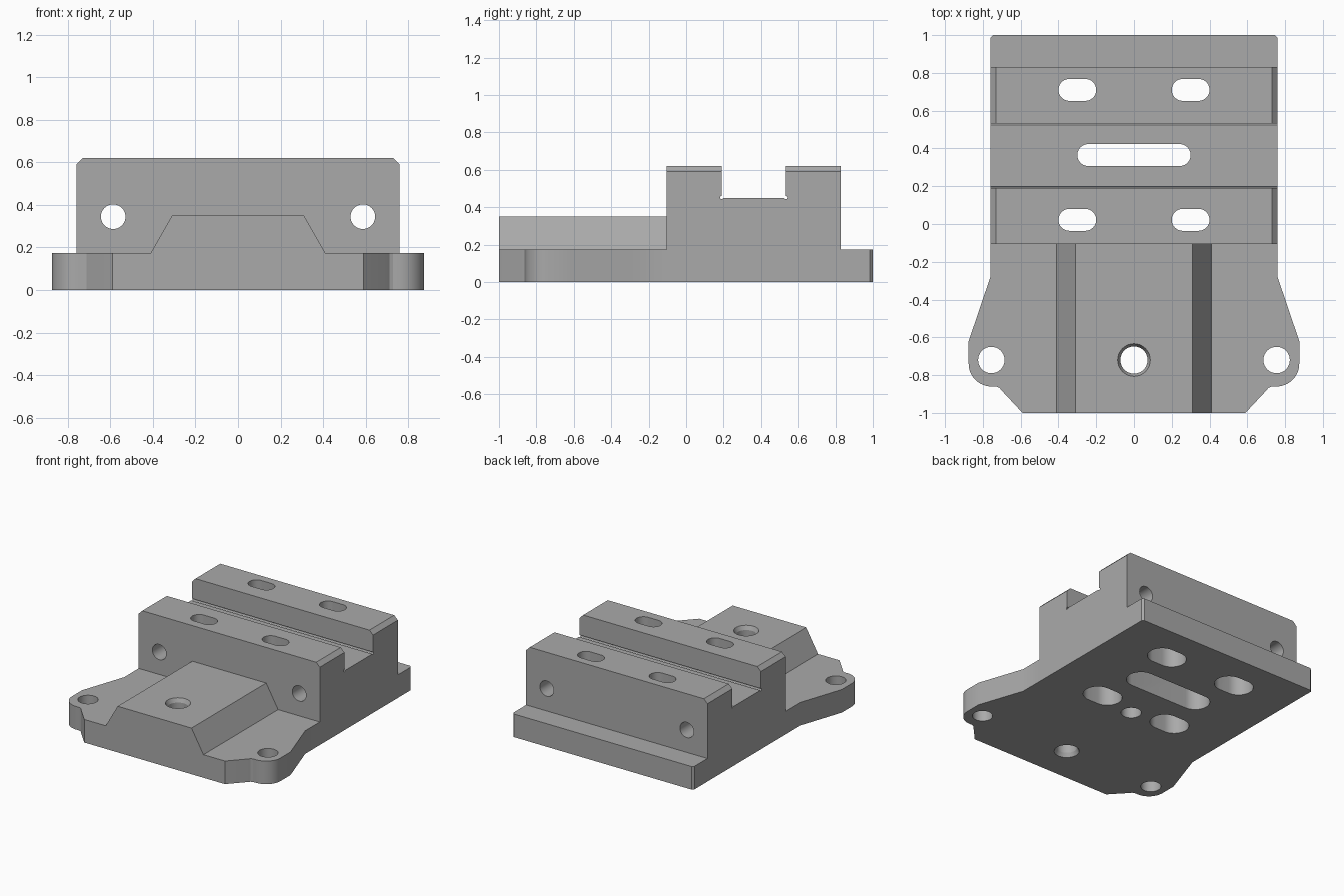
import bpy
from math import sin, cos, pi, radians
from mathutils import Vector

if "Cube" in bpy.data.objects:
    bpy.data.objects.remove(bpy.data.objects["Cube"])

grey = bpy.data.materials.new("machined grey")
grey.use_nodes = True
colour = (0.4, 0.4, 0.4, 1)
grey.diffuse_color = colour
grey.node_tree.nodes["Principled BSDF"].inputs["Base Color"].default_value = colour


def solid(name, lower, upper, place):
    """Join two matching loops into a closed solid; place maps (u, v, w) to a point."""
    n = len(lower[0])
    verts = [place(u, v, w) for loop, w in (lower, upper) for u, v in loop]
    faces = [list(range(n))[::-1], list(range(n, 2 * n))]
    faces += [(i, (i + 1) % n, n + (i + 1) % n, n + i) for i in range(n)]
    mesh = bpy.data.meshes.new(name)
    mesh.from_pydata(verts, [], faces)
    mesh.materials.append(grey)
    obj = bpy.data.objects.new(name, mesh)
    bpy.context.collection.objects.link(obj)
    return obj


def on_z(u, v, w):
    return Vector((u, v, w))


def on_y(u, v, w):
    return Vector((u, -w, v))


def on_x(u, v, w):
    return Vector((w, u, v))


def prism(name, loop, low, high, place=on_z):
    return solid(name, (loop, low), (loop, high), place)


def arc(cx, cy, r, start, end, steps):
    angles = [radians(start + (end - start) * i / steps) for i in range(steps + 1)]
    return [(cx + r * cos(a), cy + r * sin(a)) for a in angles]


def circle(cx, cy, r):
    return arc(cx, cy, r, 0, 360, 40)[:-1]


def slot(cx, cy, half, r):
    return arc(cx + half, cy, r, -90, 90, 20) + arc(cx - half, cy, r, 90, 270, 20)


def mirrored(half):
    """Counter-clockwise loop from its right half, listed bottom to top."""
    return half + [(-x, y) for x, y in reversed(half)]


# Base plate with rounded mounting ears
ear = arc(0.755, -0.74, 0.12, -90, 0, 12)
outline = mirrored([(0.59, -1), (0.70, -0.882), (0.712, -0.867), (0.73, -0.86)] + ear
                   + [(0.875, -0.62), (0.76, -0.28), (0.76, 0.985), (0.745, 1)])
body = prism("mounting_bracket", outline, 0, 0.175)

# Raised clamp block and front wedge
block = prism("clamp_block", mirrored([(0.76, 0.0), (0.76, 0.59), (0.73, 0.62)]),
              -0.83, 0.105, on_y)
wedge = prism("front_wedge", mirrored([(0.41, 0.1), (0.41, 0.175), (0.31, 0.35)]),
              -0.05, 1.0, on_y)

# Cross channel with corner reliefs
cutters = [prism("channel", [(0.19, 0.45), (0.533, 0.45), (0.533, 0.8), (0.19, 0.8)],
                 -1, 1, on_x)]
for y in (0.19, 0.533):
    cutters.append(prism("relief", arc(y, 0.452, 0.009, 0, 360, 12)[:-1], -1, 1, on_x))

# Bolt slots, wider from below
for x, y, half, depth in ((-0.3, 0.71, 0.042, 0.28), (0.3, 0.71, 0.042, 0.28),
                          (-0.3, 0.022, 0.042, 0.28), (0.3, 0.022, 0.042, 0.28),
                          (0, 0.365, 0.242, 0.22)):
    cutters.append(prism("bolt_slot", slot(x, y, half, 0.058), -0.1, 0.8))
    cutters.append(prism("slot_recess", slot(x, y, half, 0.102), -0.1, depth))

# Ear holes, lengthwise bores and the blind hole below
for side in (-1, 1):
    cutters.append(prism("ear_hole", circle(side * 0.755, -0.72, 0.07), -0.1, 0.3))
    cutters.append(prism("bore", circle(side * 0.587, 0.345, 0.058), -1, 0.3, on_y))
cutters.append(prism("blind_hole", circle(0, -0.03, 0.07), -0.1, 0.3))

# Countersunk hole through the wedge
small, wide = circle(0, -0.72, 0.072), circle(0, -0.72, 0.087)
cutters.append(prism("centre_hole", small, -0.1, 0.5))
cutters.append(solid("top_countersink", (small, 0.32), (wide, 0.351), on_z))
cutters.append(solid("bottom_countersink", (wide, -0.001), (small, 0.03), on_z))

# Combine everything into one solid
for part in [block, wedge] + cutters:
    mod = body.modifiers.new(part.name, "BOOLEAN")
    mod.operation = "UNION" if part in (block, wedge) else "DIFFERENCE"
    mod.solver = "EXACT"
    mod.object = part
    part.hide_render = True

graph = bpy.context.evaluated_depsgraph_get()
result = bpy.data.meshes.new_from_object(body.evaluated_get(graph))
body.modifiers.clear()
body.data = result
for part in [block, wedge] + cutters:
    bpy.data.objects.remove(part)

# Smooth the round walls, keep the edges crisp
bpy.ops.object.select_all(action="DESELECT")
body.select_set(True)
bpy.context.view_layer.objects.active = body
bpy.ops.object.shade_smooth_by_angle(angle=radians(20))
